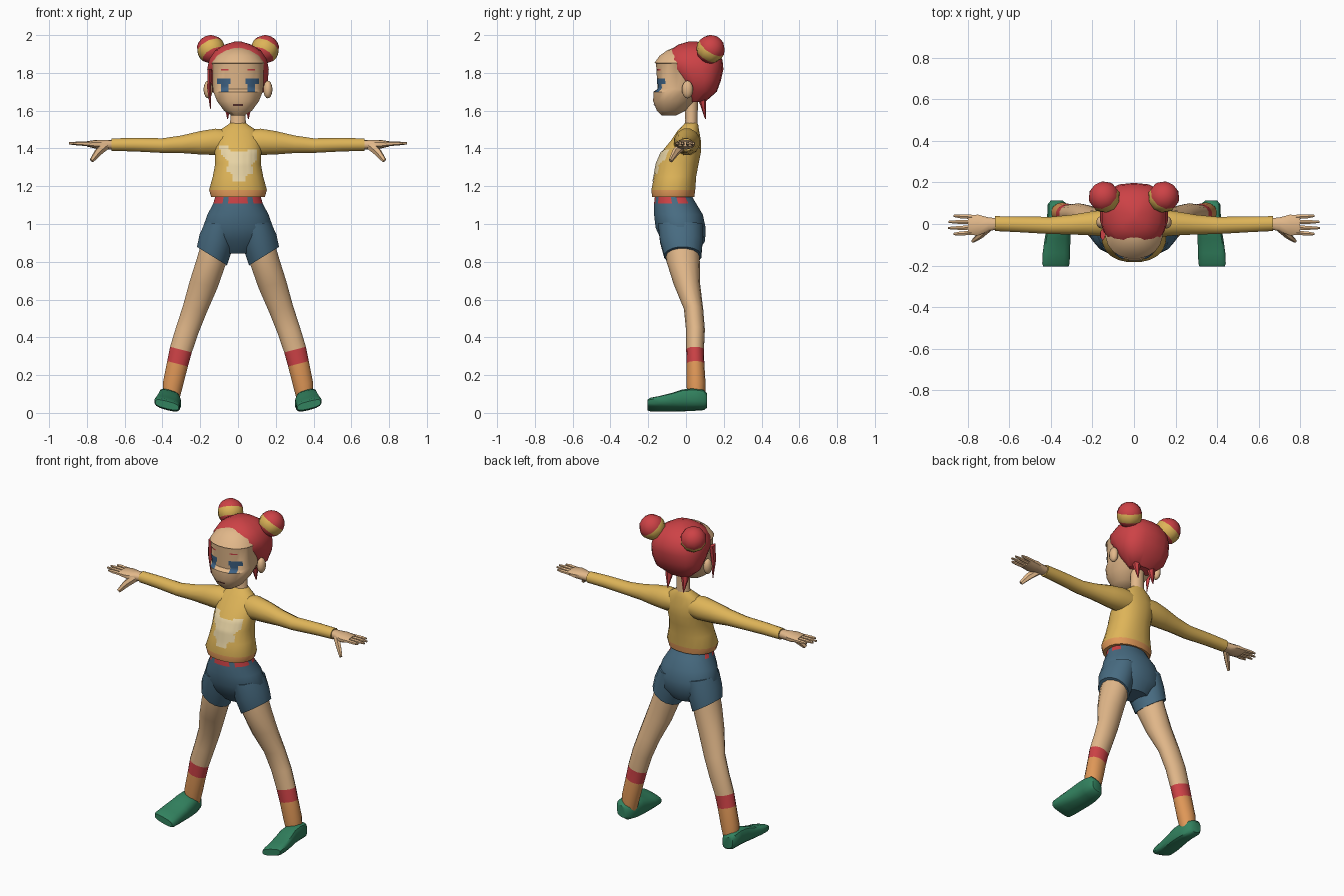
import bpy, bmesh, math
from mathutils import Vector
from mathutils.bvhtree import BVHTree

if "Cube" in bpy.data.objects:
    bpy.data.objects.remove(bpy.data.objects["Cube"])


def material(name, r, g, b):
    lin = lambda c: (c / 255 / 12.92) if c < 11 else ((c / 255 + 0.055) / 1.055) ** 2.4
    m = bpy.data.materials.new(name)
    m.diffuse_color = (lin(r), lin(g), lin(b), 1)
    m.use_nodes = True
    m.node_tree.nodes["Principled BSDF"].inputs["Base Color"].default_value = m.diffuse_color
    return m


RED = material("red", 205, 66, 70)
YELLOW = material("yellow", 222, 180, 88)
SKIN = material("skin", 226, 184, 138)
ORANGE = material("orange", 224, 152, 88)
BLUE = material("denim blue", 72, 108, 130)
GREEN = material("green", 50, 130, 95)
CREAM = material("cream", 232, 212, 165)
EYE = material("eye blue", 62, 98, 132)
DARK = material("dark brown", 100, 58, 52)


def finish(bm, name, mats):
    bmesh.ops.recalc_face_normals(bm, faces=bm.faces)
    me = bpy.data.meshes.new(name)
    bm.to_mesh(me)
    bm.free()
    for m in mats:
        me.materials.append(m)
    ob = bpy.data.objects.new(name, me)
    bpy.context.collection.objects.link(ob)
    return ob


def loft(name, rings, mats, n=16, power=2.0, rule=lambda seg, k: 0):
    """Skin a tube over rings of (centre, half axis u, half axis v)."""
    bm = bmesh.new()
    curve = lambda t: math.copysign(abs(t) ** (2 / power), t)
    rows = []
    for c, u, v in rings:
        row = []
        for k in range(n):
            a = 2 * math.pi * (k + 0.5) / n
            row.append(bm.verts.new(Vector(c) + Vector(u) * curve(math.cos(a))
                                    + Vector(v) * curve(math.sin(a))))
        rows.append(row)
    for i in range(len(rows) - 1):
        for k in range(n):
            j = (k + 1) % n
            f = bm.faces.new((rows[i][k], rows[i][j], rows[i + 1][j], rows[i + 1][k]))
            f.material_index = rule(i, k)
    bm.faces.new(rows[0]).material_index = rule(0, 0)
    bm.faces.new(rows[-1]).material_index = rule(len(rows) - 2, 0)
    return finish(bm, name, mats)


def upright(rows):
    """Rings from (z, half width, front y, back y)."""
    return [((0, (f + b) / 2, z), (w, 0, 0), (0, (b - f) / 2, 0)) for z, w, f, b in rows]


def sideways(rows, s):
    """Rings along x from (x, y, z, half depth, half height)."""
    return [((s * x, y, z), (0, hy, 0), (0, 0, hz)) for x, y, z, hy, hz in rows]


def ball(name, centre, scale, axis, mats, rule=lambda h: 0, n=12, rows=9):
    bm = bmesh.new()
    bmesh.ops.create_uvsphere(bm, u_segments=n, v_segments=rows, radius=1)
    for f in bm.faces:
        f.material_index = rule(f.calc_center_median().z)
    q = Vector(axis).to_track_quat('Z', 'Y')
    for v in bm.verts:
        p = q @ v.co
        v.co = Vector([centre[i] + p[i] * scale[i] for i in range(3)])
    return finish(bm, name, mats)


def decal(name, target, poly, mat, step=0.01):
    """Thin plate of small cells inside a front-view outline, laid on a surface."""
    me = target.data
    tree = BVHTree.FromPolygons([v.co for v in me.vertices], [p.vertices for p in me.polygons])

    def inside(x, z):
        hit = False
        for (x1, z1), (x2, z2) in zip(poly, poly[1:] + poly[:1]):
            if (z1 > z) != (z2 > z) and x < x1 + (z - z1) * (x2 - x1) / (z2 - z1):
                hit = not hit
        return hit

    xs, zs = [p[0] for p in poly], [p[1] for p in poly]
    x0, z0 = min(xs), min(zs)
    bm = bmesh.new()
    grid = {}

    def vert(i, j):
        if (i, j) not in grid:
            x, z = x0 + i * step, z0 + j * step
            hit = tree.ray_cast(Vector((x, -1, z)), Vector((0, 1, 0)))[0]
            grid[i, j] = bm.verts.new((x, (hit.y if hit else -0.1) - 0.004, z))
        return grid[i, j]

    for i in range(round((max(xs) - x0) / step)):
        for j in range(round((max(zs) - z0) / step)):
            if inside(x0 + (i + 0.5) * step, z0 + (j + 0.5) * step):
                bm.faces.new((vert(i, j), vert(i + 1, j), vert(i + 1, j + 1), vert(i, j + 1)))
    return finish(bm, name, [mat])


def box(x1, x2, z1, z2):
    return [(x1, z1), (x2, z1), (x2, z2), (x1, z2)]


# shirt with orange hem and a cream front motif
shirt = loft("shirt", upright([
    (1.142, .143, -.18, .045), (1.18, .155, -.185, .05), (1.25, .135, -.17, .055),
    (1.32, .122, -.158, .068), (1.38, .125, -.132, .08), (1.44, .125, -.082, .08),
    (1.495, .10, -.045, .07), (1.525, .055, -.015, .065), (1.535, .042, -.005, .06)]),
    [YELLOW, ORANGE], 20, 2.2, lambda s, k: int(s == 0))
decal("shirt_motif", shirt, [
    (-.10, 1.42), (-.05, 1.41), (-.04, 1.385), (.05, 1.385), (.055, 1.40), (.10, 1.40),
    (.10, 1.34), (.075, 1.31), (.08, 1.27), (.045, 1.26), (.035, 1.225), (-.03, 1.225),
    (-.035, 1.27), (-.06, 1.28), (-.05, 1.33), (-.09, 1.37)], CREAM)

# shorts with red belt patches
loft("shorts", upright([
    (1.15, .12, -.165, .03), (1.108, .132, -.17, .055), (1.05, .163, -.17, .09),
    (.98, .188, -.162, .105), (.91, .17, -.13, .102), (.845, .09, -.07, .06)]),
    [BLUE, RED], 24, 2.1,
    lambda s, k: int(s == 0 and (k >= 10 or k < 2) and k % 4 != 3))

# head and neck
head = loft("head", upright([
    (1.575, .035, -.13, -.05), (1.60, .075, -.155, .0), (1.65, .112, -.175, .05),
    (1.70, .132, -.174, .09), (1.715, .135, -.152, .1), (1.85, .138, -.16, .1),
    (1.853, .14, -.168, .1), (1.89, .118, -.142, .1), (1.92, .085, -.1, .1),
    (1.935, .05, -.06, .08)]), [SKIN], 20, 2.2)
loft("neck", upright([(1.50, .05, -.015, .065), (1.55, .042, -.005, .062),
                      (1.66, .042, -.01, .065)]), [SKIN], 12)
decal("mouth", head, box(-.026, .026, 1.624, 1.634), DARK, .0052)

# hair cap, nape points and the single side lock
loft("hair", upright([
    (1.645, .075, .02, .1), (1.70, .138, -.01, .163), (1.76, .16, -.045, .185),
    (1.82, .165, -.098, .198), (1.87, .155, -.113, .193), (1.92, .122, -.085, .16),
    (1.95, .07, -.04, .115), (1.965, .02, .01, .06)]), [RED], 18, 2.5)
for x in (-.055, .055):
    loft("nape_point", [((x * .9, .08, 1.70), (.035, 0, 0), (0, .03, 0)),
                        ((x, .09, 1.63), (.022, 0, 0), (0, .015, 0)),
                        ((x, .103, 1.555), (.002, 0, 0), (0, .002, 0))], [RED], 6)
loft("side_lock", [((-.15, -.05, 1.82), (.012, 0, 0), (0, .03, 0)),
                   ((-.153, -.055, 1.72), (.012, 0, 0), (0, .02, 0)),
                   ((-.146, -.06, 1.61), (.002, 0, 0), (0, .002, 0))], [RED], 6)

for s, side in ((-1, "left"), (1, "right")):
    # face details
    ex = sorted((s * .04, s * .11))
    ix = sorted((s * .05, s * .09))
    bx = sorted((s * .05, s * .09))
    decal(side + "_eyelid", head, box(*ex, 1.74, 1.77), EYE)
    decal(side + "_iris", head, box(*ix, 1.70, 1.74), EYE)
    decal(side + "_eyebrow", head, box(*bx, 1.812, 1.82), RED, .008)
    ball(side + "_ear", (s * .158, .008, 1.712), (.024, .03, .047), (0, 0, 1), [SKIN])

    # hair bun with gold band
    ball(side + "_bun", (s * .143, .13, 1.925), (.076, .076, .076), (s * .4, .5, .77),
         [RED, YELLOW], lambda h: int(-.5 < h < .1), 10, 9)

    # sleeve
    loft(side + "_sleeve", sideways([
        (.05, .01, 1.435, .06, .065), (.12, .005, 1.435, .07, .072),
        (.2, .003, 1.43, .06, .064), (.3, -.003, 1.422, .049, .048),
        (.4, -.007, 1.415, .043, .04), (.55, -.002, 1.42, .039, .037),
        (.67, .002, 1.42, .037, .034)], s), [YELLOW], 12)

    # hand, fingers and thumb
    loft(side + "_palm", sideways([
        (.65, .002, 1.42, .026, .024), (.70, -.002, 1.42, .035, .026),
        (.75, -.005, 1.422, .052, .024), (.80, -.005, 1.424, .05, .014)], s), [SKIN], 10, 2.4)
    for y, tip in ((.034, .868), (.009, .893), (-.017, .895), (-.042, .87)):
        loft(side + "_finger", sideways([
            (.78, y, 1.424, .012, .012), (.84, y * 1.1, 1.426, .011, .011),
            (tip, y * 1.15, 1.427, .006, .006)], s), [SKIN], 6)
    loft(side + "_thumb", [
        ((s * x, y, z), (0, r, -r * .6), (s * r, 0, r * .8))
        for x, y, z, r in ((.70, -.02, 1.415, .018), (.74, -.055, 1.38, .016),
                           (.775, -.082, 1.335, .009))], [SKIN], 6)

    # shorts leg, cut on a slant
    loft(side + "_shorts_leg", [
        ((s * x, y, z), (s * w, 0, t), (0, d, 0))
        for x, y, z, w, t, d in ((.09, -.03, 1.0, .085, .01, .12),
                                 (.115, -.025, .91, .09, .035, .115),
                                 (.138, -.017, .83, .081, .05, .1))], [BLUE], 16)

    # leg, with red sock cuff and orange sock
    loft(side + "_leg", [
        ((s * x, y, z), (s * w, 0, w * .26), (0, d, 0))
        for x, y, z, w, d in (
            (.125, -.02, .87, .074, .09), (.142, -.015, .80, .077, .088),
            (.182, .005, .68, .075, .07), (.228, .04, .55, .065, .051),
            (.268, .05, .44, .061, .05), (.302, .048, .335, .059, .047),
            (.320, .05, .26, .056, .047), (.345, .053, .15, .053, .051),
            (.355, .055, .08, .045, .045))],
        [SKIN, RED, ORANGE], 14, 2.0, lambda g, k: 0 if g < 5 else (1 if g == 5 else 2))

    # shoe, rolled outward
    loft(side + "_shoe", [
        ((s * x, y, z), (s * w, 0, w * .25), (0, 0, h))
        for y, x, z, w, h in (
            (.112, .372, .065, .03, .035), (.095, .368, .068, .048, .05),
            (.04, .362, .07, .057, .055), (-.02, .362, .066, .06, .053),
            (-.07, .368, .057, .063, .044), (-.14, .374, .048, .067, .034),
            (-.19, .376, .044, .067, .028), (-.205, .376, .042, .062, .02))],
        [GREEN], 14, 3.0)

# smooth shading with sharp edges kept
for ob in bpy.context.collection.objects:
    ob.select_set(True)
    bpy.context.view_layer.objects.active = ob
bpy.ops.object.shade_smooth_by_angle(angle=math.radians(40))
